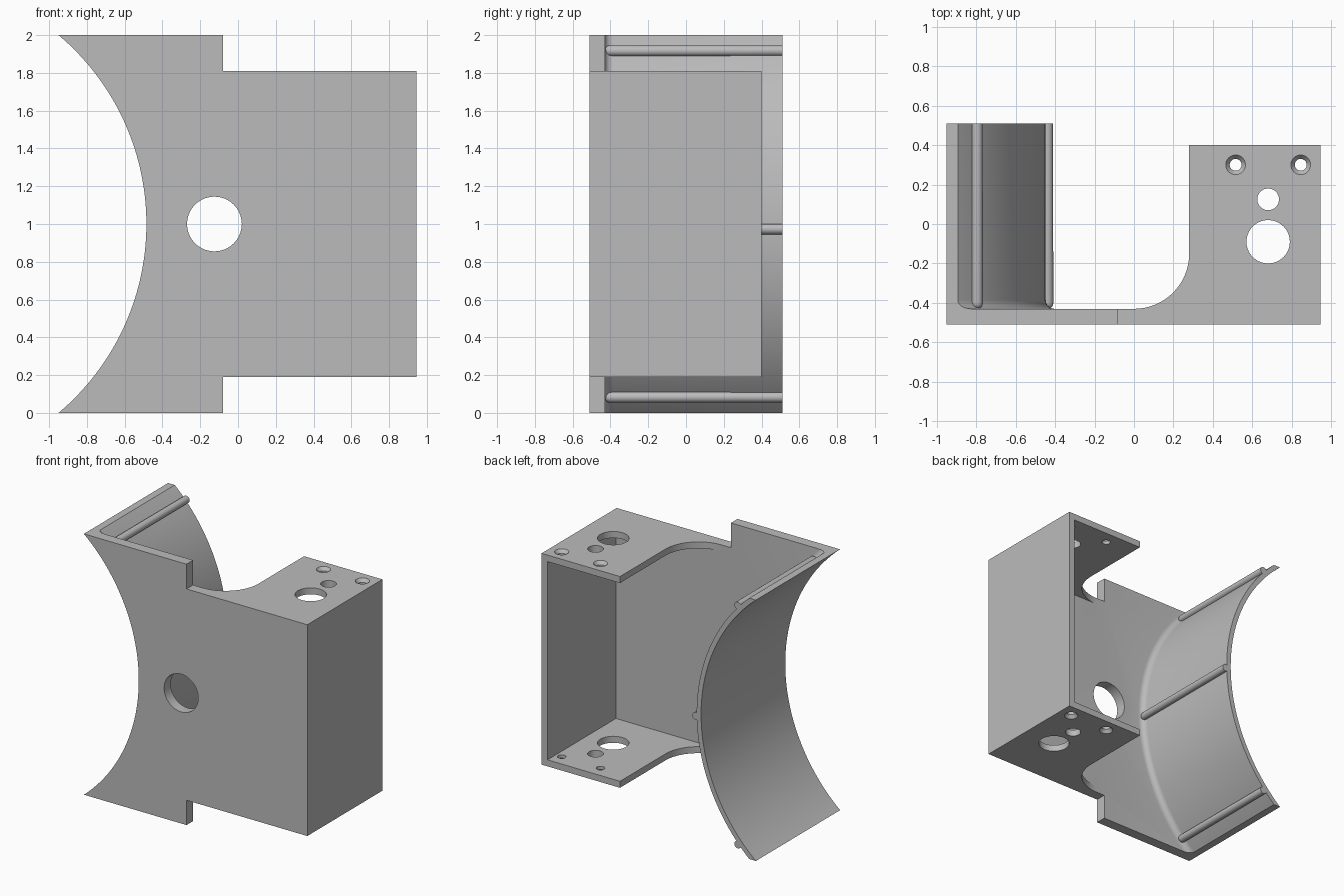
import bpy, bmesh
from math import sin, cos, asin, pi, radians
from mathutils import Matrix

default = bpy.data.objects.get("Cube")
if default:
    bpy.data.objects.remove(default, do_unlink=True)

grey = bpy.data.materials.new("plain grey")
grey.use_nodes = True
GREY = (0.5, 0.5, 0.5, 1)
grey.diffuse_color = GREY
grey.node_tree.nodes["Principled BSDF"].inputs["Base Color"].default_value = GREY

FRONT, INNER, BACK, BOX_BACK = -0.51, -0.43, 0.51, 0.40   # depths
RIGHT, STEP, LOW, HIGH = 0.945, -0.08, 0.19, 1.81
WALL = 0.05
R_IN, R_OUT = 1.3077, 1.345                              # curved wall radii
AXIS = -0.485 - R_IN
SEGMENTS = 64


def finish(name, bm):
    bmesh.ops.recalc_face_normals(bm, faces=bm.faces)
    mesh = bpy.data.meshes.new(name)
    bm.to_mesh(mesh)
    bm.free()
    mesh.materials.append(grey)
    obj = bpy.data.objects.new(name, mesh)
    bpy.context.collection.objects.link(obj)
    return obj


def extrude(name, points, direction):
    """Extrude a closed outline of 3D points along a vector."""
    bm = bmesh.new()
    face = bm.faces.new([bm.verts.new(p) for p in points])
    new = bmesh.ops.extrude_face_region(bm, geom=[face])["geom"]
    bmesh.ops.translate(bm, vec=direction,
                        verts=[v for v in new if isinstance(v, bmesh.types.BMVert)])
    return finish(name, bm)


def cone(name, centre, r1, r2, depth, axis="Z"):
    bm = bmesh.new()
    turn = Matrix.Rotation(radians(90), 4, "X") if axis == "Y" else Matrix()
    bmesh.ops.create_cone(bm, cap_ends=True, segments=40, radius1=r1, radius2=r2,
                          depth=depth, matrix=Matrix.Translation(centre) @ turn)
    return finish(name, bm)


def combine(target, other, operation):
    mod = target.modifiers.new("join", "BOOLEAN")
    mod.operation, mod.object, mod.solver = operation, other, "EXACT"
    bpy.context.view_layer.objects.active = target
    bpy.ops.object.modifier_apply(modifier=mod.name)
    bpy.data.objects.remove(other, do_unlink=True)


def arc_point(radius, i):
    """Point i of the arc of this radius, running from z=0 to z=2."""
    a = (2 * i / SEGMENTS - 1) * asin(1 / radius)
    return AXIS + radius * cos(a), 1 + radius * sin(a)


# Front plate with stepped right side and concave left side
outline = [arc_point(R_IN, i) for i in range(SEGMENTS + 1)]
outline += [(STEP, 2), (STEP, HIGH), (RIGHT, HIGH), (RIGHT, LOW), (STEP, LOW), (STEP, 0)]
bracket = extrude("bracket", [(x, FRONT, z) for x, z in outline], (0, INNER - FRONT, 0))

# Upper and lower flanges with a rounded inner corner
flange = [(RIGHT, INNER), (RIGHT, BOX_BACK), (0.28, BOX_BACK)]
flange += [(0.28 * sin(a), INNER + 0.28 - 0.28 * cos(a))
           for a in (pi / 2 * (1 - i / 16) for i in range(17))]
for z in (LOW, HIGH - WALL):
    combine(bracket, extrude("flange", [(x, y, z) for x, y in flange], (0, 0, WALL)), "UNION")

# Side wall closing the box
side = [(RIGHT - WALL, INNER), (RIGHT, INNER), (RIGHT, BOX_BACK), (RIGHT - WALL, BOX_BACK)]
combine(bracket, extrude("side_wall", [(x, y, LOW + WALL) for x, y in side],
                         (0, 0, HIGH - LOW - 2 * WALL)), "UNION")

# Holes: one in the plate, four through both flanges, two of them countersunk
combine(bracket, cone("plate_hole", (-0.125, INNER, 1), 0.145, 0.145, 0.5, "Y"), "DIFFERENCE")
for x, y, r in ((0.68, -0.09, 0.11), (0.68, 0.125, 0.055), (0.515, 0.3, 0.03), (0.845, 0.3, 0.03)):
    combine(bracket, cone("flange_hole", (x, y, 1), r, r, 3), "DIFFERENCE")
    if r == 0.03:
        combine(bracket, cone("sink_top", (x, y, HIGH), 0.03, 0.07, 0.05), "DIFFERENCE")
        combine(bracket, cone("sink_bottom", (x, y, LOW), 0.07, 0.03, 0.05), "DIFFERENCE")

# Curved wall, with a fillet where it meets the plate
F = 0.045
section = [(R_IN, INNER), (R_IN, BACK), (R_OUT, BACK)]
section += [(R_OUT + F - F * cos(a), INNER + F - F * sin(a))
            for a in (pi / 2 * i / 6 for i in range(7))]
bm = bmesh.new()
rings = []
for i in range(SEGMENTS + 1):
    ring = []
    for radius, y in section:
        x, z = arc_point(radius, i)
        ring.append(bm.verts.new((x, y, z)))
    rings.append(ring)
for a, b in zip(rings, rings[1:]):
    for j in range(len(section)):
        k = (j + 1) % len(section)
        bm.faces.new((a[j], a[k], b[k], b[j]))
bm.faces.new(rings[0])
bm.faces.new(rings[-1])
curved_wall = finish("curved_wall", bm)

# Round ribs along the curved wall, each with a domed front end
RIB = 0.029
for x, z in ((-0.795, 1.917), (-0.438, 0.973), (-0.795, 0.083)):
    bm = bmesh.new()
    bmesh.ops.create_uvsphere(bm, u_segments=24, v_segments=12, radius=RIB,
                              matrix=Matrix.Rotation(radians(90), 4, "X"))
    for v in bm.verts:
        v.co.y = BACK if v.co.y > 0.001 else v.co.y + INNER + RIB
        v.co.x += x
        v.co.z += z
    # Flatten the far dome into an end cap
    bmesh.ops.dissolve_faces(bm, faces=[f for f in bm.faces
                                        if all(v.co.y == BACK for v in f.verts)])
    combine(curved_wall, finish("rib", bm), "UNION")
combine(bracket, curved_wall, "UNION")

# Smooth curves, sharp corners
bpy.ops.object.select_all(action="DESELECT")
bracket.select_set(True)
bpy.context.view_layer.objects.active = bracket
bpy.ops.object.shade_smooth_by_angle(angle=radians(30))
